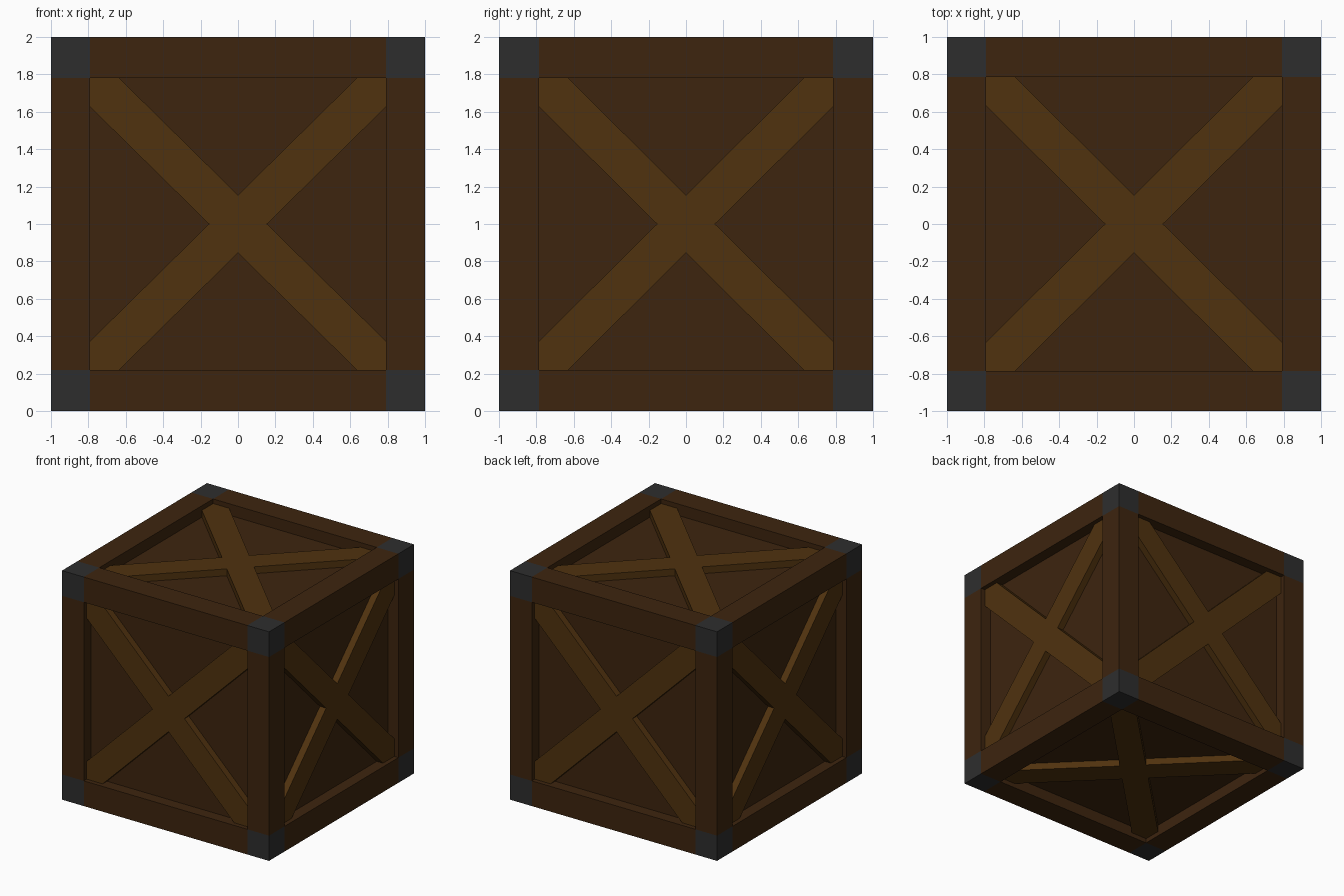
import bpy, bmesh
from mathutils import Vector
from itertools import product

if "Cube" in bpy.data.objects:
    bpy.data.objects.remove(bpy.data.objects["Cube"])

BEAM = (0.21, 0.215, 0.22)      # frame thickness along x, y, z
PANEL, BRACE = 0.90, 0.96       # distance of panel / brace faces from centre
CENTRE = Vector((0, 0, 1))


def material(name, rgb):
    m = bpy.data.materials.new(name)
    m.diffuse_color = (*rgb, 1)
    m.use_nodes = True
    m.node_tree.nodes["Principled BSDF"].inputs["Base Color"].default_value = m.diffuse_color
    return m


WOOD = material("dark_wood", (0.047, 0.018, 0.0045))
LIGHT = material("brace_wood", (0.080, 0.032, 0.0045))
METAL = material("dark_metal", (0.027, 0.027, 0.027))


def finish(bm, name, mat):
    bmesh.ops.recalc_face_normals(bm, faces=bm.faces)
    me = bpy.data.meshes.new(name)
    bm.to_mesh(me)
    bm.free()
    me.materials.append(mat)
    ob = bpy.data.objects.new(name, me)
    ob.location = CENTRE
    bpy.context.collection.objects.link(ob)


def box(name, centre, size, mat):
    bm = bmesh.new()
    bmesh.ops.create_cube(bm, size=1)
    bmesh.ops.scale(bm, vec=size, verts=bm.verts)
    bmesh.ops.translate(bm, vec=centre, verts=bm.verts)
    finish(bm, name, mat)


# inner panels: one solid core showing on all six sides
box("panel_core", (0, 0, 0), (2 * PANEL,) * 3, WOOD)

# metal corner blocks
for s in product((-1, 1), repeat=3):
    box("corner_block", [s[i] * (1 - BEAM[i] / 2) for i in range(3)], BEAM, METAL)

# four frame beams along each axis, between the corner blocks
for axis in range(3):
    for s in product((-1, 1), repeat=2):
        centre, size = [0, 0, 0], list(BEAM)
        size[axis] = 2 - 2 * BEAM[axis]
        for i, sign in zip([k for k in range(3) if k != axis], s):
            centre[i] = sign * (1 - BEAM[i] / 2)
        box("frame_beam", centre, size, WOOD)


# X-shaped brace filling the opening of each side
def cross_brace(axis, side, h=0.155):
    u, v = [k for k in range(3) if k != axis]
    a, b = 1 - BEAM[u], 1 - BEAM[v]
    arm = [(h, 0), (a, b - h), (a, b), (a - h, b)]
    top = [(0, h)] + [(-x, y) for x, y in reversed(arm[1:])]
    half = arm + top
    outline = half + [(-x, -y) for x, y in half]
    bm = bmesh.new()
    verts = []
    for x, y in outline:
        p = [0, 0, 0]
        p[u], p[v], p[axis] = x, y, side * (PANEL - 0.01)
        verts.append(bm.verts.new(p))
    face = bm.faces.new(verts)
    out = bmesh.ops.extrude_face_region(bm, geom=[face], use_keep_orig=True)
    move = [0, 0, 0]
    move[axis] = side * (BRACE - PANEL + 0.01)
    bmesh.ops.translate(bm, vec=move, verts=[g for g in out["geom"]
                        if isinstance(g, bmesh.types.BMVert)])
    finish(bm, "cross_brace", LIGHT)


for axis, side in product(range(3), (-1, 1)):
    cross_brace(axis, side)
